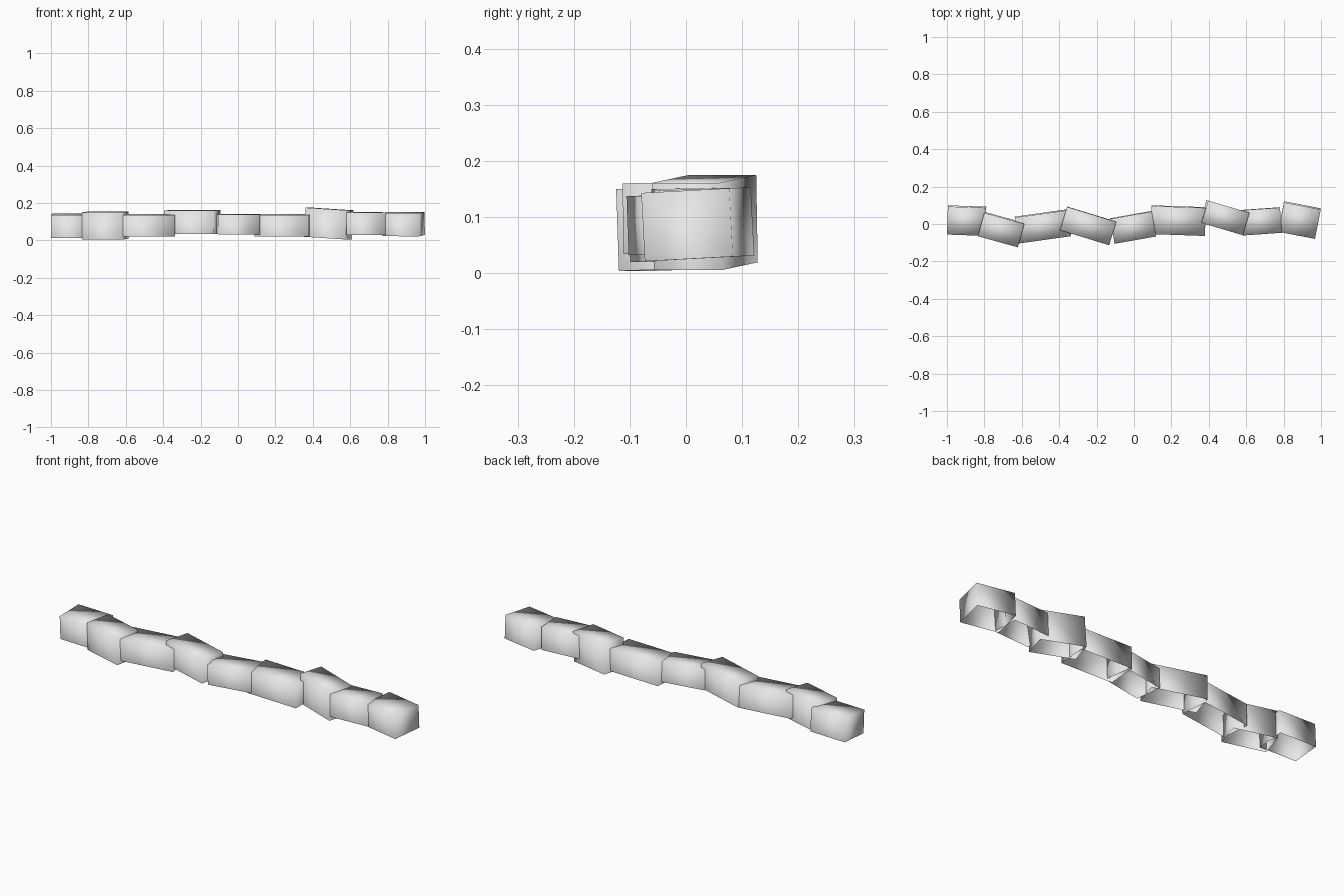
import bpy
import bmesh
from math import radians
from mathutils import Matrix, Vector, Euler

cube = bpy.data.objects.get("Cube")
if cube:
    bpy.data.objects.remove(cube, do_unlink=True)

# One plain stone colour
stone = bpy.data.materials.new("light_grey_stone")
stone.use_nodes = True
colour = (0.8, 0.8, 0.8, 1.0)
stone.diffuse_color = colour
stone.node_tree.nodes["Principled BSDF"].inputs["Base Color"].default_value = colour


def add_block(name, centre, size, turn):
    """Smooth-shaded block, hollow underneath, turned by roll, pitch and yaw."""
    bm = bmesh.new()
    bmesh.ops.create_cube(bm, size=1)
    bottom = [f for f in bm.faces if f.normal.z < -0.9]
    bmesh.ops.delete(bm, geom=bottom, context="FACES_ONLY")
    rotation = Euler([radians(a) for a in turn], "XYZ")
    bm.transform(Matrix.LocRotScale(Vector(centre), rotation, Vector(size)))
    for face in bm.faces:
        face.smooth = True
    mesh = bpy.data.meshes.new(name)
    bm.to_mesh(mesh)
    bm.free()
    mesh.materials.append(stone)
    block = bpy.data.objects.new(name, mesh)
    bpy.context.collection.objects.link(block)


# Row of loosely aligned blocks: centre, size, (roll, pitch, yaw)
blocks = [
    ((-0.895, 0.018, 0.078), (0.205, 0.15, 0.122), (3, 0, -2)),
    ((-0.71, -0.030, 0.079), (0.222, 0.13, 0.146), (2, 0, -15.5)),
    ((-0.487, -0.013, 0.081), (0.285, 0.14, 0.116), (2.5, 0, 8)),
    ((-0.245, -0.010, 0.098), (0.275, 0.13, 0.126), (1, 0, -17)),
    ((-0.005, -0.018, 0.087), (0.225, 0.135, 0.105), (2, 0, 10)),
    ((0.237, 0.018, 0.081), (0.29, 0.15, 0.116), (2, 0, -2)),
    ((0.485, 0.034, 0.090), (0.23, 0.125, 0.156), (0, 3.5, -16.5)),
    ((0.68, 0.014, 0.090), (0.21, 0.135, 0.12), (1, 0.5, 4)),
    ((0.885, 0.021, 0.087), (0.20, 0.16, 0.122), (3, 0.5, -11)),
]
for number, (centre, size, turn) in enumerate(blocks, 1):
    add_block(f"stone_block_{number}", centre, size, turn)
